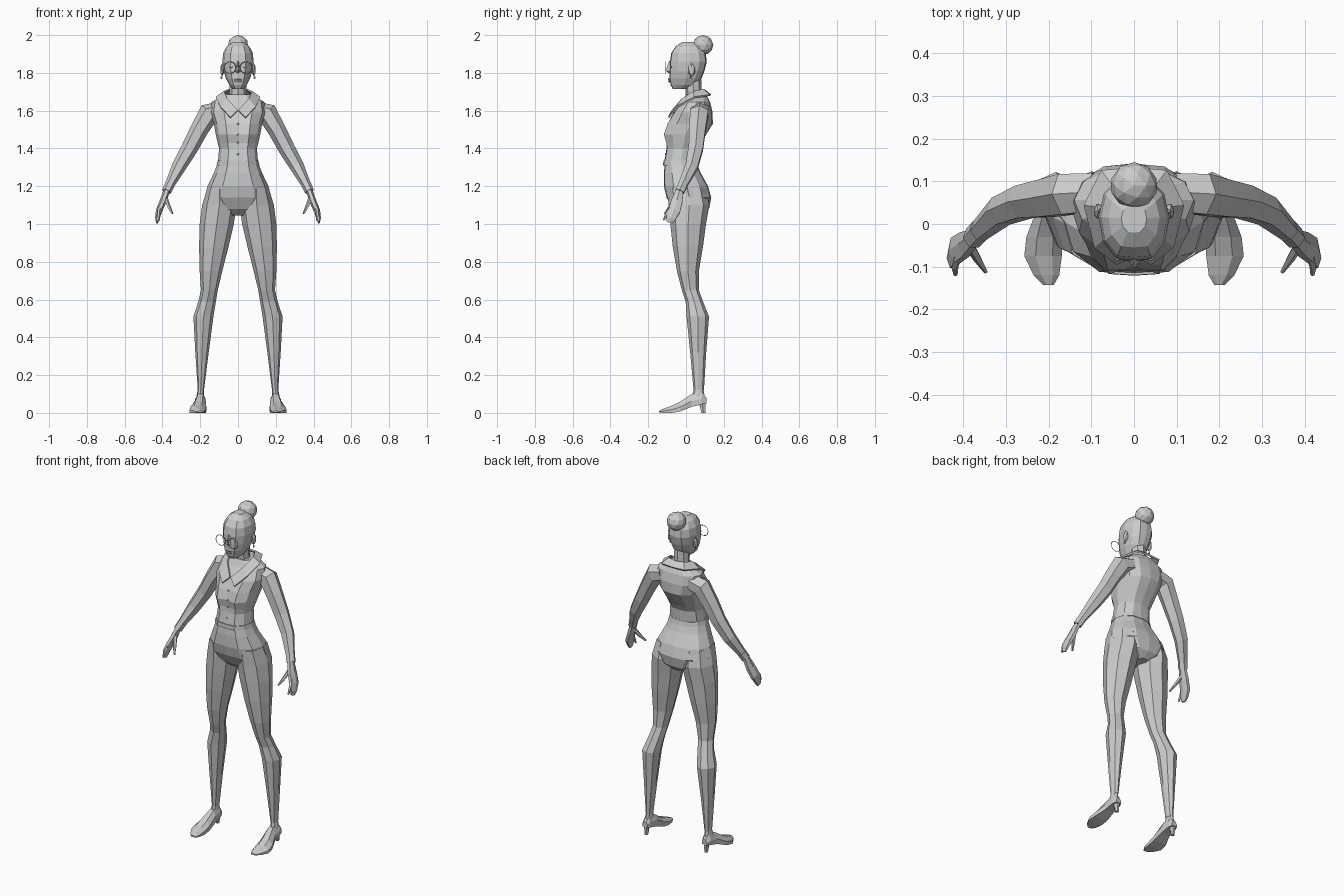
import bpy, bmesh, math
from mathutils import Vector

GREY = bpy.data.materials.new("grey")
GREY.diffuse_color = (0.6, 0.6, 0.6, 1)


def finish(name, bm, mirror=False):
    bmesh.ops.recalc_face_normals(bm, faces=bm.faces[:])
    me = bpy.data.meshes.new(name)
    bm.to_mesh(me)
    bm.free()
    me.materials.append(GREY)
    ob = bpy.data.objects.new(name, me)
    bpy.context.collection.objects.link(ob)
    if mirror:
        ob.modifiers.new("mirror", 'MIRROR').use_mirror_merge = False
    return ob


def loft(name, rings, mirror=False):
    """Skin a list of equal-length point rings and cap both ends."""
    bm = bmesh.new()
    vs = [[bm.verts.new(p) for p in r] for r in rings]
    n = len(vs[0])
    for a, b in zip(vs, vs[1:]):
        for i in range(n):
            bm.faces.new((a[i], a[(i + 1) % n], b[(i + 1) % n], b[i]))
    bm.faces.new(vs[0])
    bm.faces.new(vs[-1])
    return finish(name, bm, mirror)


def body_ring(z, w, front, back, centre=None):
    """Symmetric body section; centre is the y of the front middle."""
    c = front if centre is None else centre
    d = back - front
    half = [(0.5 * w, front + 0.02 * d), (0.87 * w, front + 0.22 * d), (w, front + 0.52 * d),
            (0.85 * w, front + 0.8 * d), (0.48 * w, back - 0.03 * d)]
    ring = [(0, c)] + half + [(0, back)] + [(-x, y) for x, y in reversed(half)]
    return [(x, y, z) for x, y in ring]


def box_ring(z, x0, x1, y0, y1, n=8):
    """Oval section between limits."""
    return [((x0 + x1) / 2 + (x1 - x0) / 2 * math.cos(2 * math.pi * i / n),
             (y0 + y1) / 2 + (y1 - y0) / 2 * math.sin(2 * math.pi * i / n), z) for i in range(n)]


def limb(name, path, n=6):
    """Mirrored tube along (x, y, z, half width, half depth)."""
    pts = [Vector(p[:3]) for p in path]
    rings = []
    for i, p in enumerate(path):
        t = (pts[min(i + 1, len(pts) - 1)] - pts[max(i - 1, 0)]).normalized()
        side = Vector((0, 1, 0)).cross(t).normalized()
        deep = t.cross(side)
        rings.append([pts[i] + side * p[3] * math.cos(2 * math.pi * k / n)
                      + deep * p[4] * math.sin(2 * math.pi * k / n) for k in range(n)])
    return loft(name, rings, True)


# Blouse and trousers seat
loft("blouse", [body_ring(*r) for r in (
    (1.32, .107, -.117, .058), (1.40, .10, -.103, .062), (1.43, .108, -.108, .078, -.095),
    (1.475, .118, -.122, .108, -.10), (1.53, .128, -.102, .142, -.088), (1.59, .148, -.065, .141),
    (1.645, .14, -.022, .128), (1.685, .075, 0, .108))])
loft("trouser_seat", [body_ring(*r) for r in (
    (1.34, .10, -.11, .05), (1.27, .128, -.117, .078), (1.20, .162, -.117, .117),
    (1.14, .175, -.103, .134), (1.08, .125, -.07, .122), (1.045, .04, -.03, .09))])
loft("waistband", [body_ring(*r) for r in (
    (1.335, .108, -.12, .06), (1.31, .114, -.121, .066))])

# Trouser legs
loft("trouser_leg", [box_ring(*r) for r in (
    (1.19, .03, .163, -.10, .105), (1.10, .008, .19, -.092, .124), (1.0, .022, .203, -.083, .106),
    (.88, .05, .206, -.07, .09), (.75, .083, .203, -.048, .068), (.65, .107, .196, -.022, .068),
    (.59, .117, .21, -.002, .09), (.51, .13, .236, .003, .122), (.32, .155, .226, .022, .107),
    (.12, .18, .213, .04, .095))], True)

# Ankles and heeled shoes
loft("ankle", [box_ring(*r) for r in (
    (.14, .183, .21, .045, .09), (.08, .178, .222, .03, .10))], True)


def shoe_ring(y, x, w, z0, z1):
    return [(x - w, y, z0), (x + w, y, z0), (x + w, y, z0 + .45 * (z1 - z0)), (x + .4 * w, y, z1),
            (x - .5 * w, y, z1), (x - w, y, z0 + .55 * (z1 - z0))]


loft("shoe", [shoe_ring(*r) for r in (
    (.108, .20, .017, .05, .08), (.085, .20, .026, .046, .108), (.03, .20, .029, .032, .10),
    (-.03, .21, .042, .008, .06), (-.075, .213, .044, 0, .038), (-.12, .205, .03, 0, .022),
    (-.143, .20, .012, .002, .012))], True)
loft("shoe_heel", [box_ring(*r, 6) for r in (
    (.06, .18, .22, .06, .108), (.03, .188, .212, .072, .106), (0, .19, .21, .08, .104))], True)

# Arms, hands, fingers
limb("arm", [(.09, .075, 1.60, .05, .05), (.155, .07, 1.585, .057, .055), (.205, .06, 1.50, .048, .05),
             (.257, .052, 1.40, .044, .044), (.312, .03, 1.305, .038, .038),
             (.366, -.02, 1.20, .024, .026), (.378, -.033, 1.17, .021, .024)])
limb("sleeve_cuff", [(.361, -.015, 1.21, .026, .028), (.378, -.033, 1.172, .025, .027)])
limb("hand", [(.376, -.032, 1.18, .017, .022), (.397, -.048, 1.12, .018, .034),
              (.418, -.062, 1.07, .017, .036), (.427, -.08, 1.03, .012, .028),
              (.428, -.088, 1.008, .006, .018)])
limb("forefinger", [(.413, -.072, 1.09, .012, .012), (.42, -.10, 1.06, .009, .009),
                    (.418, -.118, 1.02, .005, .005)], 5)
limb("thumb", [(.385, -.05, 1.14, .012, .014), (.367, -.08, 1.095, .010, .011),
               (.347, -.112, 1.055, .005, .005)], 5)

# Neck and head
loft("neck", [box_ring(*r) for r in (
    (1.58, -.06, .06, -.02, .095), (1.67, -.045, .045, 0, .085), (1.78, -.043, .043, -.01, .08))])
loft("head", [body_ring(*r) for r in (
    (1.715, .028, -.07, .01), (1.735, .046, -.081, .055), (1.77, .064, -.087, .082),
    (1.81, .076, -.087, .098), (1.86, .083, -.085, .11), (1.905, .078, -.078, .104),
    (1.94, .06, -.055, .08), (1.963, .03, -.02, .045))])
loft("nose", [[(0, -.09, 1.862), (.006, -.08, 1.862), (-.006, -.08, 1.862)],
              [(0, -.108, 1.812), (.015, -.082, 1.805), (-.015, -.082, 1.805)],
              [(0, -.094, 1.80), (.008, -.082, 1.80), (-.008, -.082, 1.80)]])
loft("lips", [[(-.02, -.084, z), (0, y, z), (.02, -.084, z), (0, -.08, z)]
              for z, y in ((1.776, -.088), (1.768, -.096), (1.762, -.091), (1.756, -.095), (1.748, -.086))])


def ball(name, centre, scale, sub, mirror=False):
    bm = bmesh.new()
    bmesh.ops.create_icosphere(bm, subdivisions=sub, radius=1)
    for v in bm.verts:
        v.co = Vector(centre) + Vector([a * b for a, b in zip(v.co, scale)])
    return finish(name, bm, mirror)


ball("hair_bun", (0, .09, 1.947), (.055, .055, .053), 2)
ball("ear", (.084, .03, 1.815), (.011, .02, .036), 1, True)
ball("earring", (.088, .025, 1.775), (.006, .006, .008), 1, True)
ball("eye", (.036, -.079, 1.832), (.014, .008, .008), 1, True)

# Round spectacles
bpy.ops.mesh.primitive_torus_add(location=(.042, -.107, 1.828), rotation=(math.pi / 2, 0, 0),
                                 major_radius=.031, minor_radius=.002,
                                 major_segments=18, minor_segments=4)
rim = bpy.context.object
rim.name = "spectacle_rim"
rim.data.materials.append(GREY)
bpy.ops.object.transform_apply(location=True, rotation=True, scale=True)
rim.modifiers.new("mirror", 'MIRROR')
loft("spectacle_bridge", [[(x, -.107 + a, z + b) for a, b in ((-.002, 0), (0, .002), (.002, 0), (0, -.002))]
                          for x, z in ((-.012, 1.832), (0, 1.838), (.012, 1.832))])

# Folded collar with front points
inner = [(0, .098, 1.708), (.05, .09, 1.71), (.072, .04, 1.70), (.055, -.02, 1.66), (.002, -.072, 1.60)]
outer = [(0, .13, 1.682), (.075, .124, 1.682), (.115, .045, 1.67), (.092, -.052, 1.618), (.04, -.092, 1.563)]
bm = bmesh.new()
rows = [[bm.verts.new(p) for p in row] for row in (inner, outer)]
for i in range(len(inner) - 1):
    bm.faces.new((rows[0][i], rows[0][i + 1], rows[1][i + 1], rows[1][i]))
collar = finish("collar", bm)
thick = collar.modifiers.new("thickness", 'SOLIDIFY')
thick.thickness, thick.offset = .01, 0
collar.modifiers.new("mirror", 'MIRROR')

# Blouse buttons
for i, (y, z) in enumerate(((-.094, 1.53), (-.101, 1.475), (-.099, 1.43), (-.109, 1.37))):
    ball("button_%d" % (i + 1), (0, y, z), (.006, .004, .006), 1)
